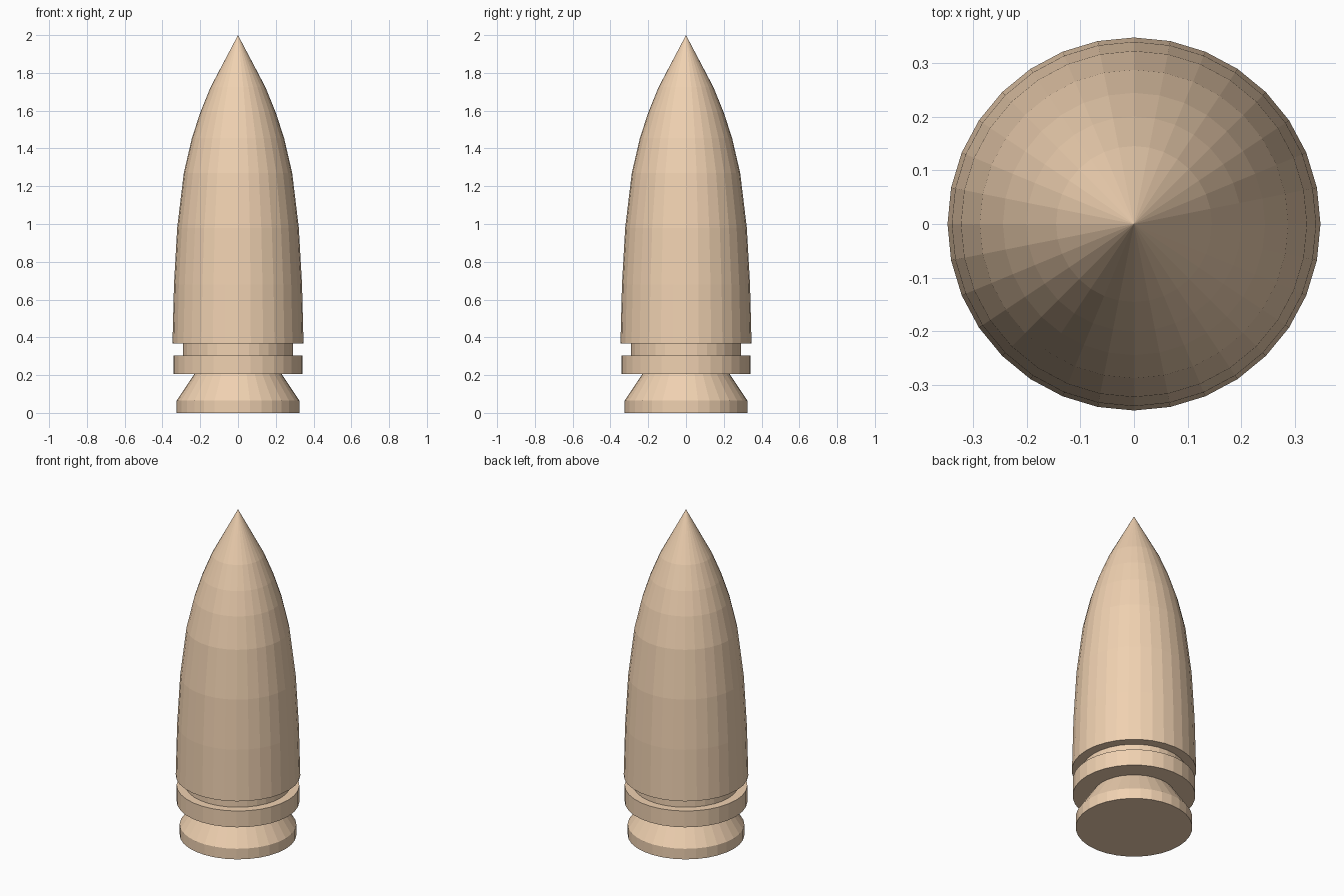
import bpy, bmesh, math

if "Cube" in bpy.data.objects:
    bpy.data.objects.remove(bpy.data.objects["Cube"])

SIDES = 32

mat = bpy.data.materials.new("warm_tan")
mat.diffuse_color = (0.87, 0.64, 0.44, 1)
mat.use_nodes = True
mat.node_tree.nodes["Principled BSDF"].inputs["Base Color"].default_value = mat.diffuse_color


def lathe(name, profile):
    """Revolve (radius, z) points about z; radius 0 closes to a point."""
    bm = bmesh.new()
    rings = []
    for r, z in profile:
        n = SIDES if r > 0 else 1
        rings.append([bm.verts.new((r * math.cos(math.tau * i / SIDES),
                                    r * math.sin(math.tau * i / SIDES), z))
                      for i in range(n)])
    for a, b in zip(rings, rings[1:]):
        if len(a) == 1:
            bm.faces.new(b[::-1])
            continue
        for i in range(SIDES):
            j = (i + 1) % SIDES
            if len(b) == 1:
                bm.faces.new((a[i], a[j], b[0]))
            else:
                bm.faces.new((a[i], a[j], b[j], b[i]))
    # drop the unused centre point of a flat cap
    bmesh.ops.delete(bm, geom=[v for v in bm.verts if not v.link_faces], context='VERTS')
    me = bpy.data.meshes.new(name)
    bm.to_mesh(me)
    bm.free()
    me.materials.append(mat)
    ob = bpy.data.objects.new(name, me)
    bpy.context.collection.objects.link(ob)
    return ob


# Flared foot with flat bottom; the neck end meets the band
lathe("base_rim", [(0, 0), (0.325, 0), (0.325, 0.065), (0.232, 0.205)])
# Collar band
lathe("collar_band", [(0.232, 0.205), (0.342, 0.205), (0.342, 0.305), (0.292, 0.305)])
# Recessed groove
lathe("groove", [(0.292, 0.305), (0.292, 0.367)])
# Pointed body
lathe("pointed_body", [(0.292, 0.367), (0.347, 0.367), (0.339, 0.68), (0.322, 0.98),
                       (0.287, 1.27), (0.244, 1.455), (0.2, 1.59), (0.145, 1.725),
                       (0, 2.0)])
